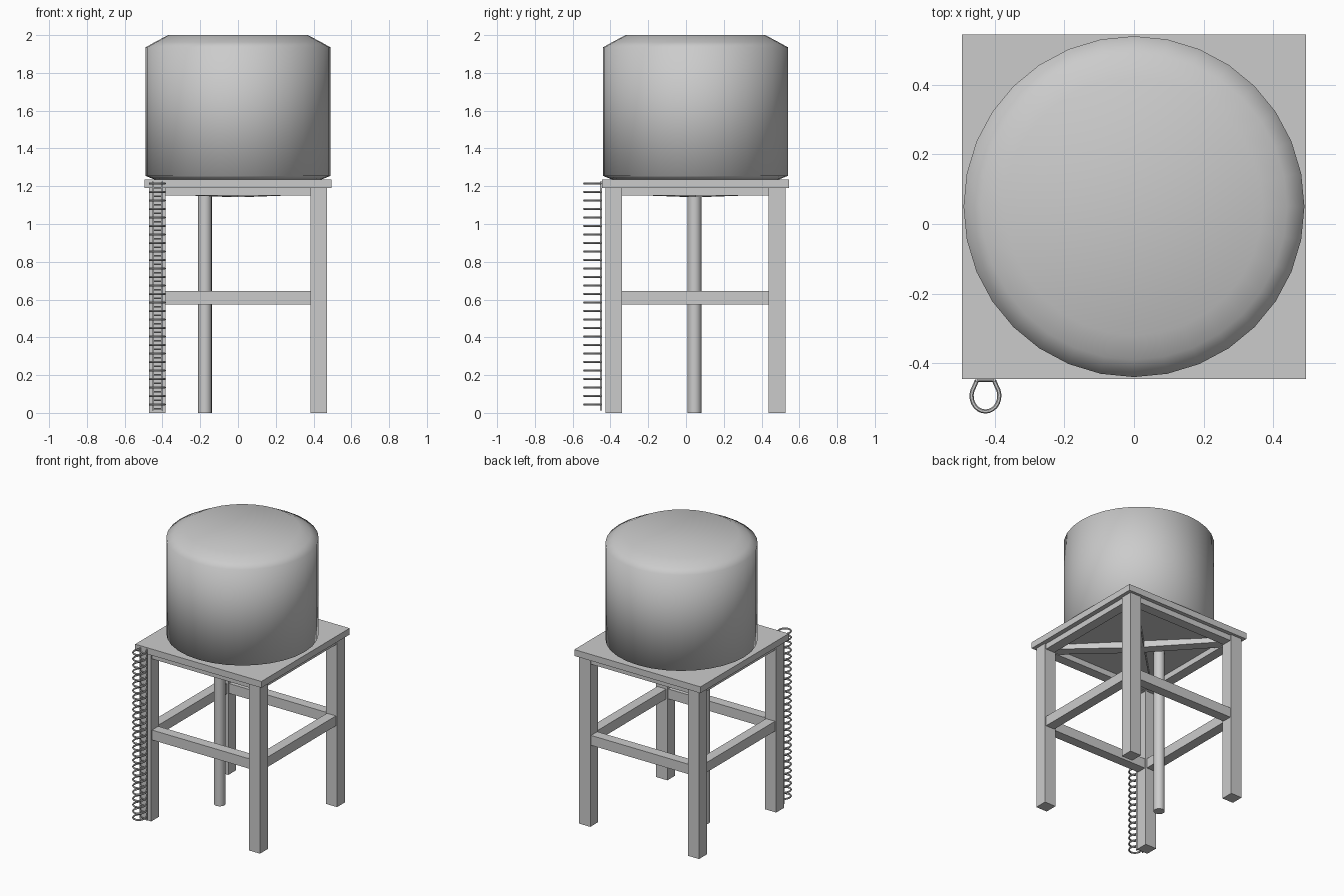
import bpy, bmesh
from math import sin, cos, pi, radians
from mathutils import Vector

if "Cube" in bpy.data.objects:
    bpy.data.objects.remove(bpy.data.objects["Cube"])

CY = 0.05  # tower axis sits slightly behind the origin


def finish(bm, name):
    bmesh.ops.recalc_face_normals(bm, faces=bm.faces)
    me = bpy.data.meshes.new(name)
    bm.to_mesh(me)
    bm.free()
    ob = bpy.data.objects.new(name, me)
    bpy.context.collection.objects.link(ob)
    return ob


def box(name, x0, x1, y0, y1, z0, z1):
    bm = bmesh.new()
    bmesh.ops.create_cube(bm, size=1)
    for v in bm.verts:
        v.co = ((x0 + x1) / 2 + v.co.x * (x1 - x0),
                (y0 + y1) / 2 + v.co.y * (y1 - y0),
                (z0 + z1) / 2 + v.co.z * (z1 - z0))
    return finish(bm, name)


def lathe(name, profile, sides, cx, cy):
    bm = bmesh.new()
    rings = [[bm.verts.new((cx + r * cos(2 * pi * i / sides),
                            cy + r * sin(2 * pi * i / sides), z))
              for i in range(sides)] for r, z in profile]
    for a, b in zip(rings, rings[1:]):
        for i in range(sides):
            j = (i + 1) % sides
            bm.faces.new((a[i], a[j], b[j], b[i]))
    bm.faces.new(rings[0])
    bm.faces.new(rings[-1])
    return finish(bm, name)


def tubes(name, paths, radius):
    cu = bpy.data.curves.new(name + "_path", 'CURVE')
    cu.dimensions = '3D'
    cu.bevel_depth = radius
    cu.bevel_resolution = 1
    cu.use_fill_caps = True
    for pts in paths:
        sp = cu.splines.new('POLY')
        sp.points.add(len(pts) - 1)
        for p, co in zip(sp.points, pts):
            p.co = (*co, 1)
    ob = bpy.data.objects.new(name, cu)
    bpy.context.collection.objects.link(ob)
    bpy.ops.object.select_all(action='DESELECT')
    ob.select_set(True)
    bpy.context.view_layer.objects.active = ob
    bpy.ops.object.convert(target='MESH')
    return bpy.context.object


def smooth(ob, angle):
    bpy.ops.object.select_all(action='DESELECT')
    ob.select_set(True)
    bpy.context.view_layer.objects.active = ob
    bpy.ops.object.shade_smooth_by_angle(angle=radians(angle))


# Tank with bevelled shoulders
smooth(lathe("tank", [(0.44, 1.235), (0.49, 1.255), (0.49, 1.935),
                      (0.44, 1.963), (0.37, 2.0)], 32, 0, CY), 89)

# Platform slab
box("platform", -0.495, 0.495, CY - 0.495, CY + 0.495, 1.19, 1.235)

# Four legs
for sx in (-1, 1):
    for sy in (-1, 1):
        x, y = sx * 0.427, CY + sy * 0.432
        box("leg", x - 0.044, x + 0.044, y - 0.044, y + 0.044, 0, 1.19)

# Mid-height rails and top beams on every side
for z0, z1, name in ((0.575, 0.645, "mid_rail"), (1.15, 1.19, "top_beam")):
    for s in (-1, 1):
        y, x = CY + s * 0.432, s * 0.427
        box(name, -0.39, 0.39, y - 0.035, y + 0.035, z0, z1)
        box(name, x - 0.035, x + 0.035, CY - 0.39, CY + 0.39, z0, z1)

# Crossed diagonal beams under the platform, sagging slightly in the middle
for s in (-1, 1):
    d = Vector((1, s, 0)).normalized()
    n = Vector((-d.y, d.x, 0)) * 0.035
    bm = bmesh.new()
    secs = []
    for t, z in ((-0.56, 1.157), (0, 1.142), (0.56, 1.157)):
        c = d * t + Vector((0, CY, 0))
        secs.append([bm.verts.new((p.x, p.y, h)) for p, h in
                     ((c - n, z), (c + n, z), (c + n, 1.19), (c - n, 1.19))])
    for a, b in zip(secs, secs[1:]):
        for i in range(4):
            j = (i + 1) % 4
            bm.faces.new((a[i], a[j], b[j], b[i]))
    bm.faces.new(secs[0])
    bm.faces.new(secs[-1])
    finish(bm, "diagonal_beam")

# Down pipe
smooth(lathe("down_pipe", [(0.0365, 0), (0.0365, 1.19)], 16, -0.175, 0.045), 40)

# Ladder: two rails, rungs and safety hoops
LX, LY, STEP = -0.427, -0.45, 0.045
for s in (-1, 1):
    x = LX + s * 0.025
    box("ladder_rail", x - 0.004, x + 0.004, LY - 0.004, LY + 0.004, 0.012, 1.225)
rungs = [[(LX - 0.025, LY, 0.022 + STEP * i), (LX + 0.025, LY, 0.022 + STEP * i)]
         for i in range(27)]
smooth(tubes("ladder_rungs", rungs, 0.004), 50)
hoops = []
for i in range(27):
    z = 0.045 + STEP * i
    arc = [(LX + 0.040 * cos(a), -0.494 + 0.045 * sin(a), z)
           for a in (radians(128 + 284 * k / 18) for k in range(19))]
    hoops.append([(LX - 0.025, LY, z)] + arc[1:-1] + [(LX + 0.025, LY, z)])
smooth(tubes("ladder_hoops", hoops, 0.006), 50)
